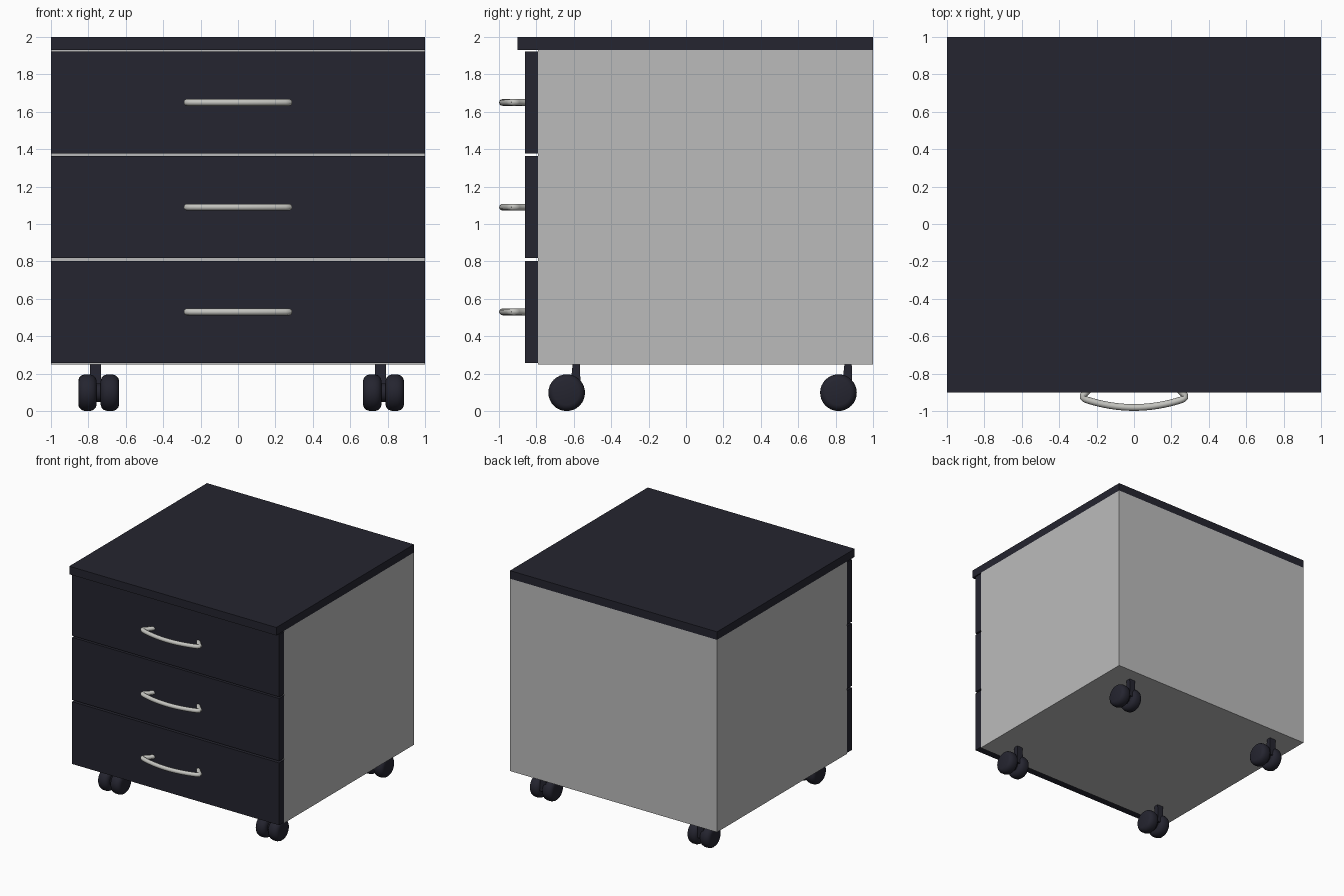
import bpy, math
from mathutils import Vector

if "Cube" in bpy.data.objects:
    bpy.data.objects.remove(bpy.data.objects["Cube"])


def material(name, rgb):
    m = bpy.data.materials.new(name)
    m.diffuse_color = (*rgb, 1)
    m.use_nodes = True
    m.node_tree.nodes["Principled BSDF"].inputs["Base Color"].default_value = m.diffuse_color
    return m


GREY = material("grey_panel", (0.50, 0.50, 0.50))
DARK = material("dark_navy", (0.018, 0.018, 0.029))
METAL = material("satin_metal", (0.55, 0.55, 0.52))


def mesh_object(name, verts, faces, mat, smooth=False):
    me = bpy.data.meshes.new(name)
    me.from_pydata(verts, [], faces)
    me.materials.append(mat)
    ob = bpy.data.objects.new(name, me)
    bpy.context.collection.objects.link(ob)
    if smooth:
        bpy.ops.object.select_all(action='DESELECT')
        ob.select_set(True)
        bpy.context.view_layer.objects.active = ob
        bpy.ops.object.shade_smooth_by_angle(angle=math.radians(40))
    return ob


def box(name, lo, hi, mat):
    v = [(x, y, z) for x in (lo[0], hi[0]) for y in (lo[1], hi[1]) for z in (lo[2], hi[2])]
    f = [(0, 1, 3, 2), (4, 6, 7, 5), (0, 4, 5, 1), (2, 3, 7, 6), (0, 2, 6, 4), (1, 5, 7, 3)]
    return mesh_object(name, v, f, mat)


def lathe_x(name, profile, centre, mat, n=32):
    """Spin (x, radius) profile around the x axis through centre."""
    v, f = [], []
    for x, r in profile:
        for i in range(n):
            a = 2 * math.pi * i / n
            v.append((centre[0] + x, centre[1] + r * math.cos(a), centre[2] + r * math.sin(a)))
    for k in range(len(profile) - 1):
        for i in range(n):
            j = (i + 1) % n
            f.append((k * n + i, k * n + j, (k + 1) * n + j, (k + 1) * n + i))
    f += [tuple(reversed(range(n))), tuple(range((len(profile) - 1) * n, len(profile) * n))]
    return mesh_object(name, v, f, mat, True)


def tube(name, pts, radius, mat, n=12):
    """Sweep a circle along a path lying in a horizontal plane."""
    v, f = [], []
    pts = [Vector(p) for p in pts]
    for k, p in enumerate(pts):
        t = (pts[min(k + 1, len(pts) - 1)] - pts[max(k - 1, 0)]).normalized()
        side = Vector((0, 0, 1)).cross(t)
        for i in range(n):
            a = 2 * math.pi * i / n
            v.append(p + radius * (side * math.cos(a) + Vector((0, 0, 1)) * math.sin(a)))
    for k in range(len(pts) - 1):
        for i in range(n):
            j = (i + 1) % n
            f.append((k * n + i, k * n + j, (k + 1) * n + j, (k + 1) * n + i))
    f += [tuple(reversed(range(n))), tuple(range((len(pts) - 1) * n, len(pts) * n))]
    return mesh_object(name, v, f, mat, True)


# Carcass and overhanging top
box("carcass", (-1, -0.79, 0.25), (1, 1, 1.93), GREY)
box("top_panel", (-1, -0.90, 1.93), (1, 1, 2.0), DARK)

# Handle path: angled post, tight bend, shallow bow
half = [(-0.215, -0.85), (-0.235, -0.88), (-0.258, -0.902), (-0.272, -0.915), (-0.274, -0.926),
        (-0.262, -0.936)]
bow = [(0.25 * s / 8, -0.981 + 0.040 * (s / 8) ** 2) for s in range(-8, 9)]
path = half + bow + [(-x, y) for x, y in reversed(half)]

# Drawer fronts with bow handles
for i, (z0, z1, zh) in enumerate([(0.258, 0.802, 0.53), (0.818, 1.364, 1.09), (1.378, 1.922, 1.65)]):
    box(f"drawer_front_{i + 1}", (-1, -0.86, z0), (1, -0.79, z1), DARK)
    tube(f"handle_{i + 1}", [(x, y, zh) for x, y in path], 0.018, METAL)

# Twin-wheel castors, all turned the same way
WHEEL = [(-0.049, 0.066), (-0.044, 0.080), (-0.032, 0.092), (-0.014, 0.098),
         (0.014, 0.098), (0.032, 0.092), (0.044, 0.080), (0.049, 0.066)]
for cy, row in ((-0.638, "front"), (0.815, "rear")):
    for cx, side in ((-0.745, "left"), (0.778, "right")):
        tag = f"{row}_{side}"
        for s, part in ((-1, "outer"), (1, "inner")):
            lathe_x(f"castor_wheel_{part}_{tag}", WHEEL, (cx + s * 0.06, cy, 0.098), DARK)
        lathe_x(f"castor_hub_{tag}", [(-0.03, 0.05), (0.03, 0.05)], (cx, cy, 0.098), DARK, 24)
        # Tapered stem rising behind the axle
        x0, x1 = cx - 0.045, cx + 0.012
        prof = [(cy + 0.015, 0.09), (cy + 0.075, 0.09), (cy + 0.071, 0.25), (cy + 0.032, 0.25)]
        verts = [(x, y, z) for x in (x0, x1) for y, z in prof]
        mesh_object(f"castor_stem_{tag}", verts,
                    [(3, 2, 1, 0), (4, 5, 6, 7)] + [(k, (k + 1) % 4, (k + 1) % 4 + 4, k + 4) for k in range(4)],
                    DARK)
